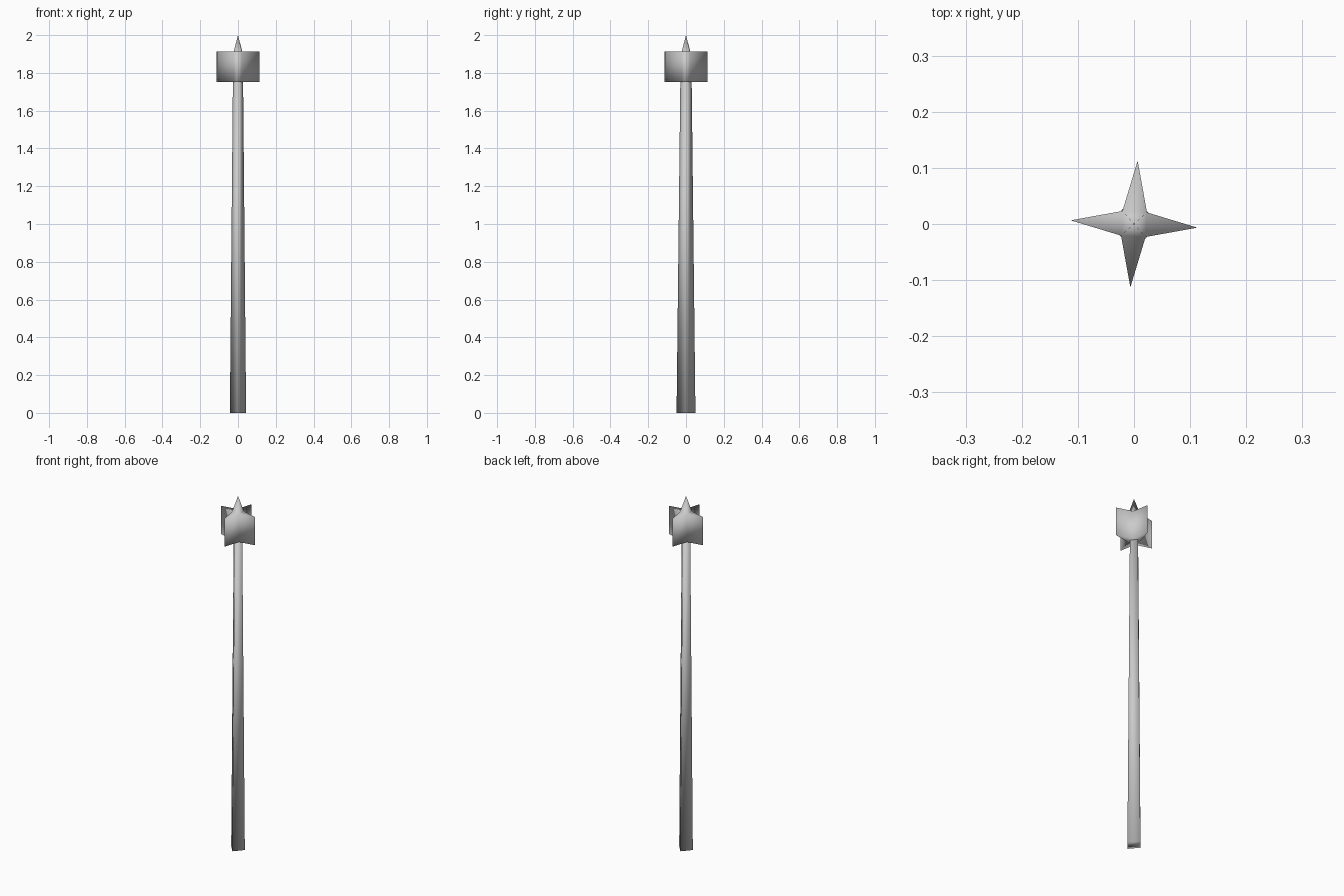
import bpy, bmesh, math

if "Cube" in bpy.data.objects:
    bpy.data.objects.remove(bpy.data.objects["Cube"])

TWIST = math.radians(-3.3)


def finish(name, bm):
    """Turn a bmesh into a smooth-shaded object."""
    bmesh.ops.recalc_face_normals(bm, faces=bm.faces)
    for f in bm.faces:
        f.smooth = True
    me = bpy.data.meshes.new(name)
    bm.to_mesh(me)
    bm.free()
    ob = bpy.data.objects.new(name, me)
    bpy.context.collection.objects.link(ob)
    return ob


def ring(bm, pts):
    return [bm.verts.new(p) for p in pts]


def bridge(bm, a, b):
    n = len(a)
    for i in range(n):
        j = (i + 1) % n
        bm.faces.new((a[i], a[j], b[j], b[i]))


# Tapered four-sided shaft, corners on the axes
def diamond(rx, ry, z):
    return [(rx, 0, z), (0, ry, z), (-rx, 0, z), (0, -ry, z)]


bm = bmesh.new()
low = ring(bm, diamond(0.043, 0.050, 0.0))
high = ring(bm, diamond(0.027, 0.030, 1.76))
bridge(bm, low, high)
bm.faces.new(low[::-1])
bm.faces.new(high)
finish("shaft", bm)


# Four-pointed star head: even points are arm tips, odd points are valleys
def star(z):
    pts = []
    for k in range(8):
        a = k * math.pi / 4 + TWIST
        r = 0.031 if k % 2 else 0.113
        pts.append((r * math.cos(a), r * math.sin(a), z))
    return pts


bm = bmesh.new()
bottom = ring(bm, star(1.753))
top = ring(bm, star(1.912))
bridge(bm, bottom, top)
bm.faces.new(bottom[::-1])

# Flat arm tops, with the spike rising from the four valleys
apex = bm.verts.new((0, 0, 2.0))
for k in range(0, 8, 2):
    before, tip, after = top[k - 1], top[k], top[k + 1]
    bm.faces.new((before, tip, after))
    bm.faces.new((before, after, apex))
finish("spiked_head", bm)
